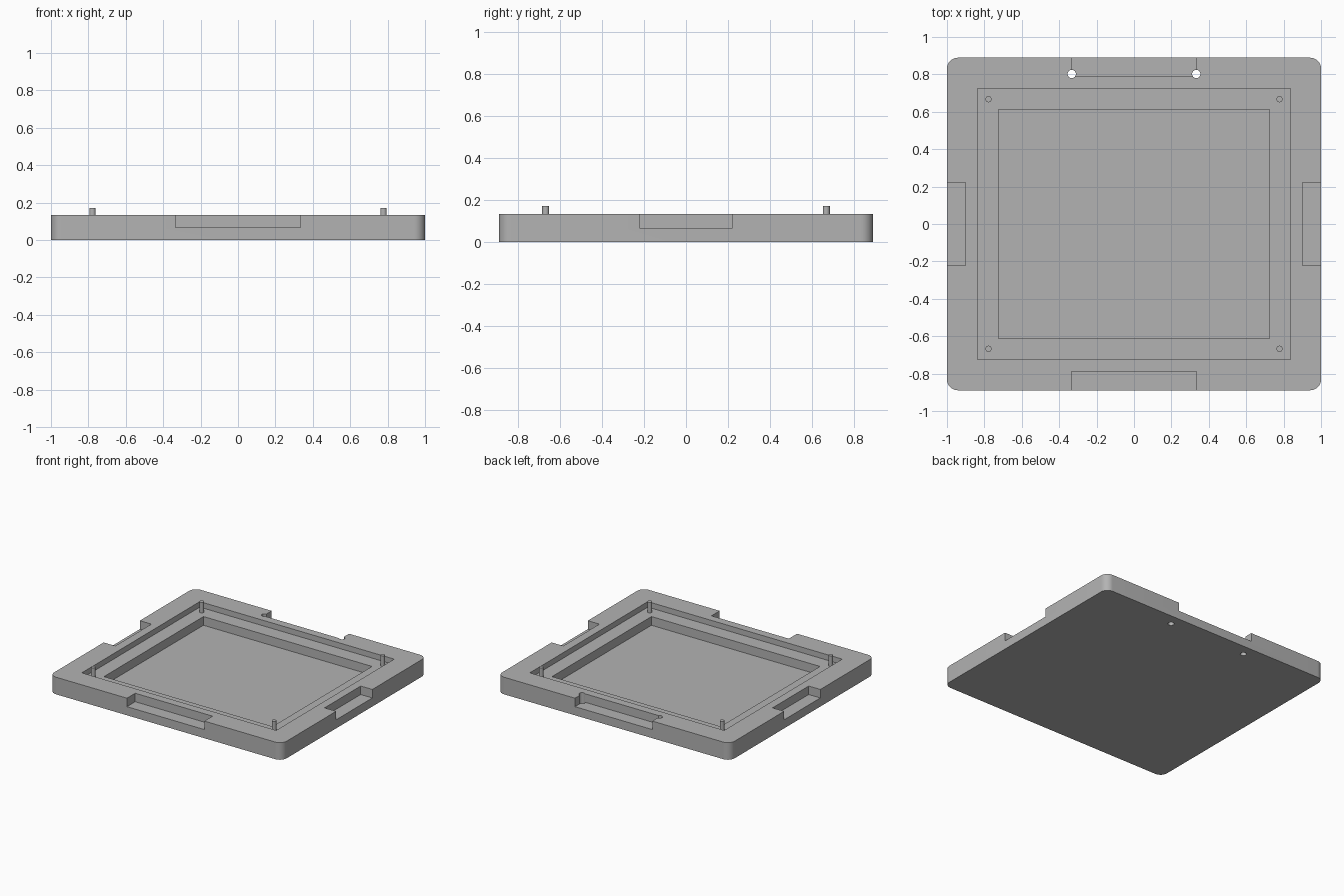
import bpy
import bmesh
from math import radians

cube = bpy.data.objects.get("Cube")
if cube:
    bpy.data.objects.remove(cube, do_unlink=True)

WIDTH, DEPTH, HEIGHT = 2.0, 1.778, 0.133
LEDGE, FLOOR, NOTCH = 0.09, 0.022, 0.067
OVER = 0.3          # cutters reach above the tray

grey = bpy.data.materials.new("plain grey")
grey.use_nodes = True
colour = (0.45, 0.45, 0.45, 1)
grey.diffuse_color = colour
grey.node_tree.nodes["Principled BSDF"].inputs["Base Color"].default_value = colour


def add_object(name, bm):
    mesh = bpy.data.meshes.new(name)
    bm.to_mesh(mesh)
    bm.free()
    mesh.materials.append(grey)
    obj = bpy.data.objects.new(name, mesh)
    bpy.context.collection.objects.link(obj)
    return obj


def box(name, x, y, z):
    """Box from (low, high) ranges on each axis."""
    bm = bmesh.new()
    bmesh.ops.create_cube(bm, size=1)
    for v in bm.verts:
        v.co = [(r[0] + r[1]) / 2 + c * (r[1] - r[0]) for r, c in zip((x, y, z), v.co)]
    return add_object(name, bm)


def cylinder(name, x, y, z, radius):
    bm = bmesh.new()
    bmesh.ops.create_cone(bm, cap_ends=True, segments=32, radius1=radius,
                          radius2=radius, depth=z[1] - z[0])
    bmesh.ops.translate(bm, vec=(x, y, sum(z) / 2), verts=bm.verts)
    return add_object(name, bm)


def activate(obj):
    bpy.ops.object.select_all(action='DESELECT')
    obj.select_set(True)
    bpy.context.view_layer.objects.active = obj


def cut(target, cutter):
    mod = target.modifiers.new("cut", 'BOOLEAN')
    mod.operation = 'DIFFERENCE'
    mod.solver = 'EXACT'
    mod.object = cutter
    activate(target)
    bpy.ops.object.modifier_apply(modifier=mod.name)
    bpy.data.objects.remove(cutter, do_unlink=True)


# Tray slab with rounded vertical corners
tray = box("tray", (-WIDTH / 2, WIDTH / 2), (-DEPTH / 2, DEPTH / 2), (0, HEIGHT))
bm = bmesh.new()
bm.from_mesh(tray.data)
uprights = [e for e in bm.edges if abs(e.verts[0].co.z - e.verts[1].co.z) > 0.1]
bmesh.ops.bevel(bm, geom=uprights, offset=0.058, segments=10, profile=0.5, affect='EDGES')
bm.to_mesh(tray.data)
bm.free()

# Stepped recess
cut(tray, box("ledge_cutter", (-0.836, 0.836), (-0.725, 0.725), (LEDGE, OVER)))
cut(tray, box("floor_cutter", (-0.725, 0.725), (-0.611, 0.611), (FLOOR, OVER)))

# Finger notches on all four sides and through holes at the back notch
for side in (-1, 1):
    span_y = sorted((side * 0.788, side * 1.2))
    span_x = sorted((side * 0.9, side * 1.2))
    cut(tray, box("long_notch_cutter", (-0.333, 0.333), span_y, (NOTCH, OVER)))
    cut(tray, box("short_notch_cutter", span_x, (-0.222, 0.222), (NOTCH, OVER)))
    cut(tray, cylinder("hole_cutter", side * 0.333, 0.802, (-0.1, OVER), 0.022))

activate(tray)
bpy.ops.object.shade_smooth_by_angle(angle=radians(30))

# Locating pins on the ledge corners
for x, side in ((-0.778, "right"), (0.778, "left")):
    for y, end in ((-0.667, "front"), (0.667, "back")):
        pin = cylinder(f"{end}_{side}_pin", x, y, (LEDGE - 0.01, 0.172), 0.0165)
        activate(pin)
        bpy.ops.object.shade_smooth_by_angle(angle=radians(30))
